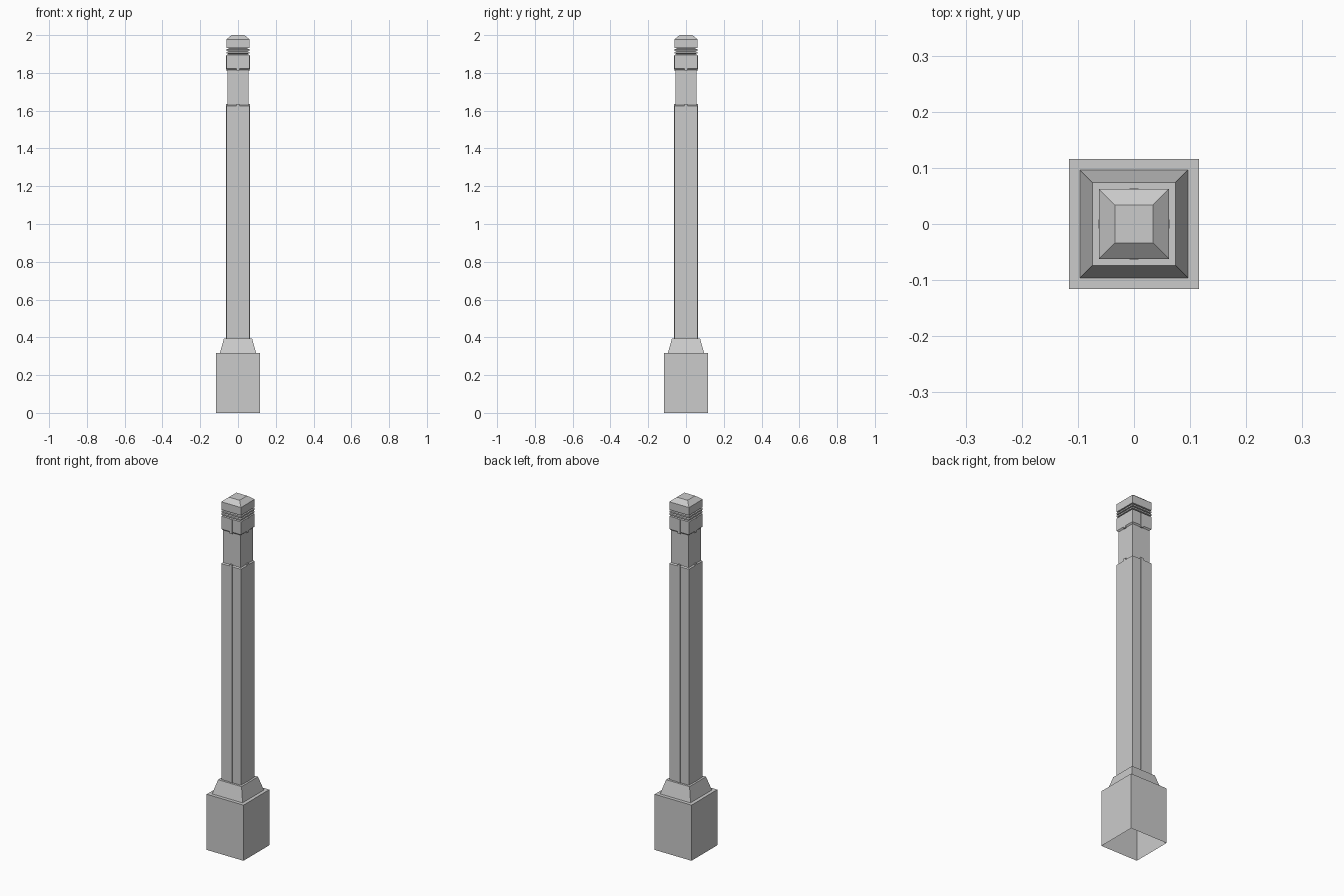
import bpy, bmesh
from math import pi
from mathutils import Matrix

if "Cube" in bpy.data.objects:
    bpy.data.objects.remove(bpy.data.objects["Cube"])


def square_loft(name, profile, cap_bottom=True, cap_top=True):
    """Stack square rings given as (half width, height)."""
    bm = bmesh.new()
    rings = [[bm.verts.new((sx * h, sy * h, z))
              for sx, sy in ((-1, -1), (1, -1), (1, 1), (-1, 1))] for h, z in profile]
    for a, b in zip(rings, rings[1:]):
        for i in range(4):
            j = (i + 1) % 4
            bm.faces.new((a[i], a[j], b[j], b[i]))
    if cap_bottom:
        bm.faces.new(rings[0][::-1])
    if cap_top:
        bm.faces.new(rings[-1])
    return finish(name, bm)


def four_strips(name, half, width, z0, z1):
    """Thin raised strip in the middle of each side."""
    bm = bmesh.new()
    for k in range(4):
        m = (Matrix.Rotation(k * pi / 2, 4, 'Z')
             @ Matrix.Translation((0, -half + 0.004, (z0 + z1) / 2))
             @ Matrix.Diagonal((width, 0.008, z1 - z0, 1)))
        bmesh.ops.create_cube(bm, size=1, matrix=m)
    return finish(name, bm)


def finish(name, bm):
    me = bpy.data.meshes.new(name)
    bm.to_mesh(me)
    bm.free()
    ob = bpy.data.objects.new(name, me)
    bpy.context.collection.objects.link(ob)
    return ob


# Plinth, open underneath, with sloping collar
square_loft("plinth", [(0.116, 0), (0.116, 0.317), (0.096, 0.317),
                       (0.074, 0.395), (0.062, 0.395)], cap_bottom=False, cap_top=False)

# Shaft and slimmer neck
square_loft("shaft", [(0.062, 0.395), (0.062, 1.625), (0.055, 1.63),
                      (0.055, 1.82)], cap_bottom=False, cap_top=False)

# Lamp head: lower block, louvre grooves, upper block and bevelled cap
head = [(0.055, 1.815), (0.062, 1.822), (0.062, 1.895)]
for i in range(3):
    z = 1.895 + i * 0.015
    head += [(0.050, z + 0.003), (0.050, z + 0.006), (0.062, z + 0.007), (0.062, z + 0.015)]
head += [(0.062, 1.977), (0.034, 2.0)]
square_loft("lamp_head", head, cap_bottom=False)

# Centre strips on the shaft and head
four_strips("shaft_strip", 0.0635, 0.016, 0.395, 1.635)
four_strips("head_strip", 0.0635, 0.016, 1.812, 1.893)
